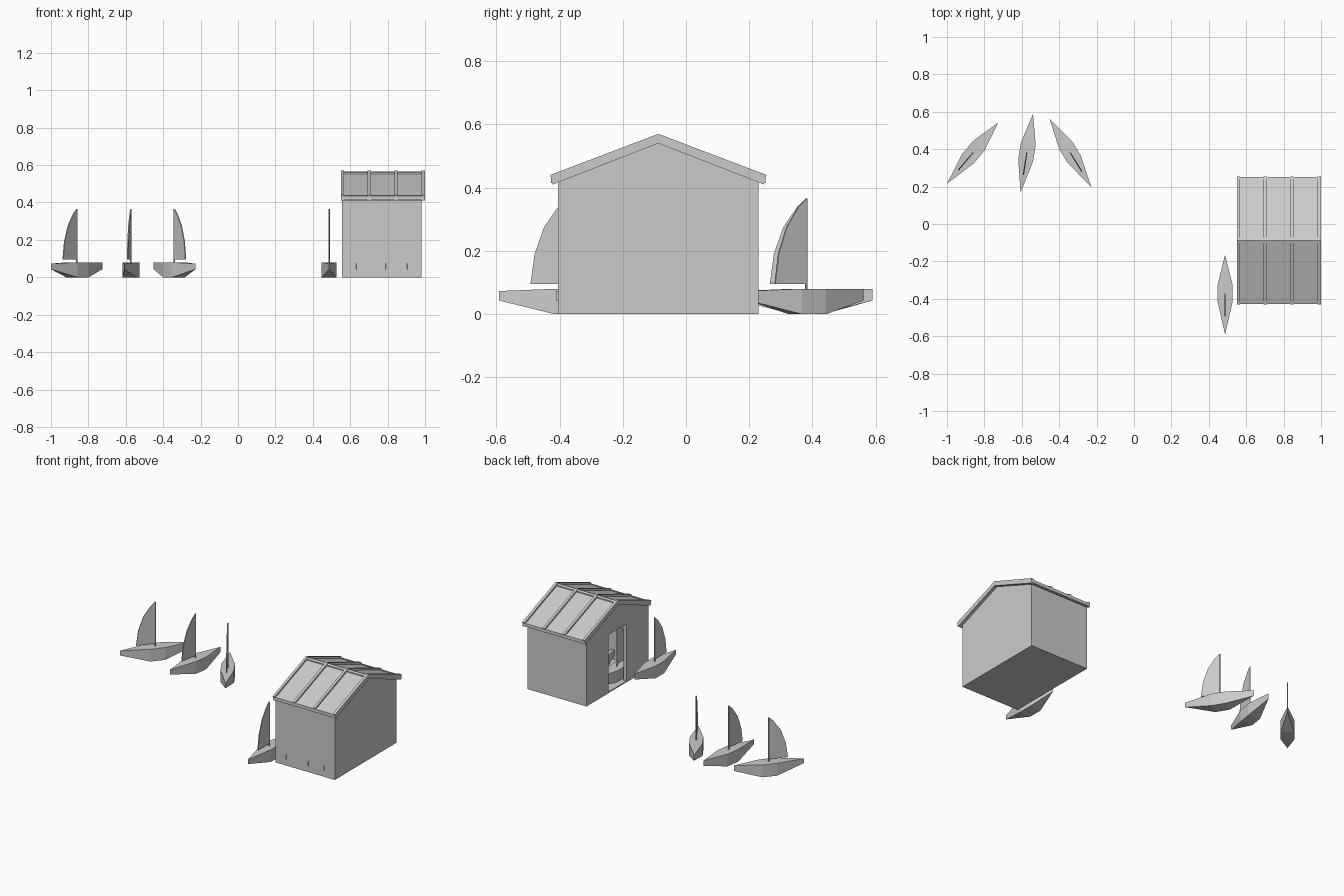
import bpy, bmesh, math
from mathutils import Matrix

if "Cube" in bpy.data.objects:
    bpy.data.objects.remove(bpy.data.objects["Cube"])

RIDGE_Y, PEAK, SLOPE = -0.0875, 0.54, 0.38


def add_object(name, bm):
    bmesh.ops.recalc_face_normals(bm, faces=bm.faces)
    mesh = bpy.data.meshes.new(name)
    bm.to_mesh(mesh)
    bm.free()
    ob = bpy.data.objects.new(name, mesh)
    bpy.context.collection.objects.link(ob)
    return ob


def prism(name, profile, x0, x1):
    """Extrude a (y, z) profile along x."""
    bm = bmesh.new()
    face = bm.faces.new([bm.verts.new((x0, y, z)) for y, z in profile])
    ext = bmesh.ops.extrude_face_region(bm, geom=[face])
    verts = [v for v in ext["geom"] if isinstance(v, bmesh.types.BMVert)]
    bmesh.ops.translate(bm, vec=(x1 - x0, 0, 0), verts=verts)
    return add_object(name, bm)


def rect(y0, y1, z0, z1):
    return [(y0, z0), (y1, z0), (y1, z1), (y0, z1)]


def hull(name):
    # (y, half width, bottom z, top z) for the middle stations, pointed ends
    bm = bmesh.new()
    rings = []
    for y, w, zb, zt in [(-0.04, 0.04, 0, 0.08), (0.05, 0.04, 0, 0.08)]:
        rings.append([bm.verts.new(p) for p in
                      [(-w, y, zb), (w, y, zb), (w, y, zt), (-w, y, zt)]])
    a, b = rings
    for i in range(4):
        j = (i + 1) % 4
        bm.faces.new((a[i], a[j], b[j], b[i]))
    for ring, y, zt in ((a, -0.215, 0.073), (b, 0.212, 0.079)):
        lo, hi = bm.verts.new((0, y, 0.043)), bm.verts.new((0, y, zt))
        bm.faces.new((ring[0], ring[1], lo))
        bm.faces.new((ring[1], ring[2], hi, lo))
        bm.faces.new((ring[2], ring[3], hi))
        bm.faces.new((ring[3], ring[0], lo, hi))
    return add_object(name, bm)


def boat(label, x, y, turn):
    parts = [hull(label + "_hull")]
    # curved thin sail behind the mast
    parts.append(prism(label + "_sail", [
        (0, 0.095), (-0.116, 0.095), (-0.103, 0.19), (-0.073, 0.275),
        (-0.028, 0.34), (0, 0.365)], -0.003, 0.003))
    bm = bmesh.new()
    bmesh.ops.create_cone(bm, cap_ends=True, segments=8, radius1=0.004, radius2=0.004,
                          depth=0.29, matrix=Matrix.Translation((0, 0, 0.22)))
    parts.append(add_object(label + "_mast", bm))
    for p in parts:
        p.matrix_world = Matrix.Translation((x, y, 0)) @ Matrix.Rotation(-math.radians(turn), 4, "Z")


# Boats: three out on the water, one beside the shed, three stored inside
for label, x, y, turn in [
        ("left_boat", -0.862, 0.38, 40), ("middle_boat", -0.573, 0.38, 9),
        ("right_boat", -0.34, 0.38, -31.5), ("side_boat", 0.487, -0.376, 0),
        ("stored_boat_1", 0.633, -0.195, 0), ("stored_boat_2", 0.79, -0.196, 0),
        ("stored_boat_3", 0.905, -0.196, 0)]:
    boat(label, x, y, turn)

# Shed walls, with a doorway in the left gable
X0, X1, HALF, T = 0.555, 0.98, 0.3175, 0.02
Y0, Y1 = RIDGE_Y - HALF, RIDGE_Y + HALF
EAVE = PEAK - SLOPE * HALF
top = [(Y1, EAVE), (RIDGE_Y, PEAK), (Y0, EAVE)]
door = [(RIDGE_Y - 0.092, 0), (RIDGE_Y - 0.092, 0.38), (RIDGE_Y + 0.092, 0.38), (RIDGE_Y + 0.092, 0)]
prism("door_gable_wall", [(Y1, 0)] + top + [(Y0, 0)] + door, X0, X0 + T)
prism("plain_gable_wall", [(Y1, 0)] + top + [(Y0, 0)], X1 - T, X1)
prism("front_wall", rect(Y0, Y0 + T, 0, EAVE), X0, X1)
prism("back_wall", rect(Y1 - T, Y1, 0, EAVE), X0, X1)
prism("shed_floor", rect(Y0 + 0.001, Y1 - 0.001, 0, 0.008), X0 + 0.001, X1 - 0.001)


def chevron(name, half, thick, x0, x1):
    """Roof layer lying on the gable slope."""
    drop = SLOPE * half
    prism(name, [
        (RIDGE_Y - half + 0.008, PEAK - drop), (RIDGE_Y - half, PEAK - drop + thick),
        (RIDGE_Y, PEAK + thick), (RIDGE_Y + half, PEAK - drop + thick),
        (RIDGE_Y + half - 0.008, PEAK - drop), (RIDGE_Y, PEAK)], x0, x1)


# Roof: slab, sloping ribs, ridge cap
chevron("roof_slab", 0.337, 0.018, 0.552, 0.998)
for i, (a, b) in enumerate([(0.55, 0.566), (0.693, 0.71), (0.838, 0.854), (0.982, 1.0)]):
    chevron(f"roof_rib_{i + 1}", 0.342, 0.03, a, b)
c = 0.014
prism("ridge_cap", [
    (RIDGE_Y - c, PEAK - SLOPE * c + 0.01), (RIDGE_Y - c, PEAK - SLOPE * c + 0.025),
    (RIDGE_Y, PEAK + 0.025), (RIDGE_Y + c, PEAK - SLOPE * c + 0.025),
    (RIDGE_Y + c, PEAK - SLOPE * c + 0.01)], 0.551, 0.999)
# Eave battens on both slopes
for side, name in ((-1, "front_eave"), (1, "back_eave")):
    o, i = 0.339, 0.327
    prism(name, [(RIDGE_Y + side * d, PEAK - SLOPE * d + h)
                 for d, h in ((o, 0.003), (o, 0.024), (i, 0.024), (i, 0.003))], 0.551, 0.999)
